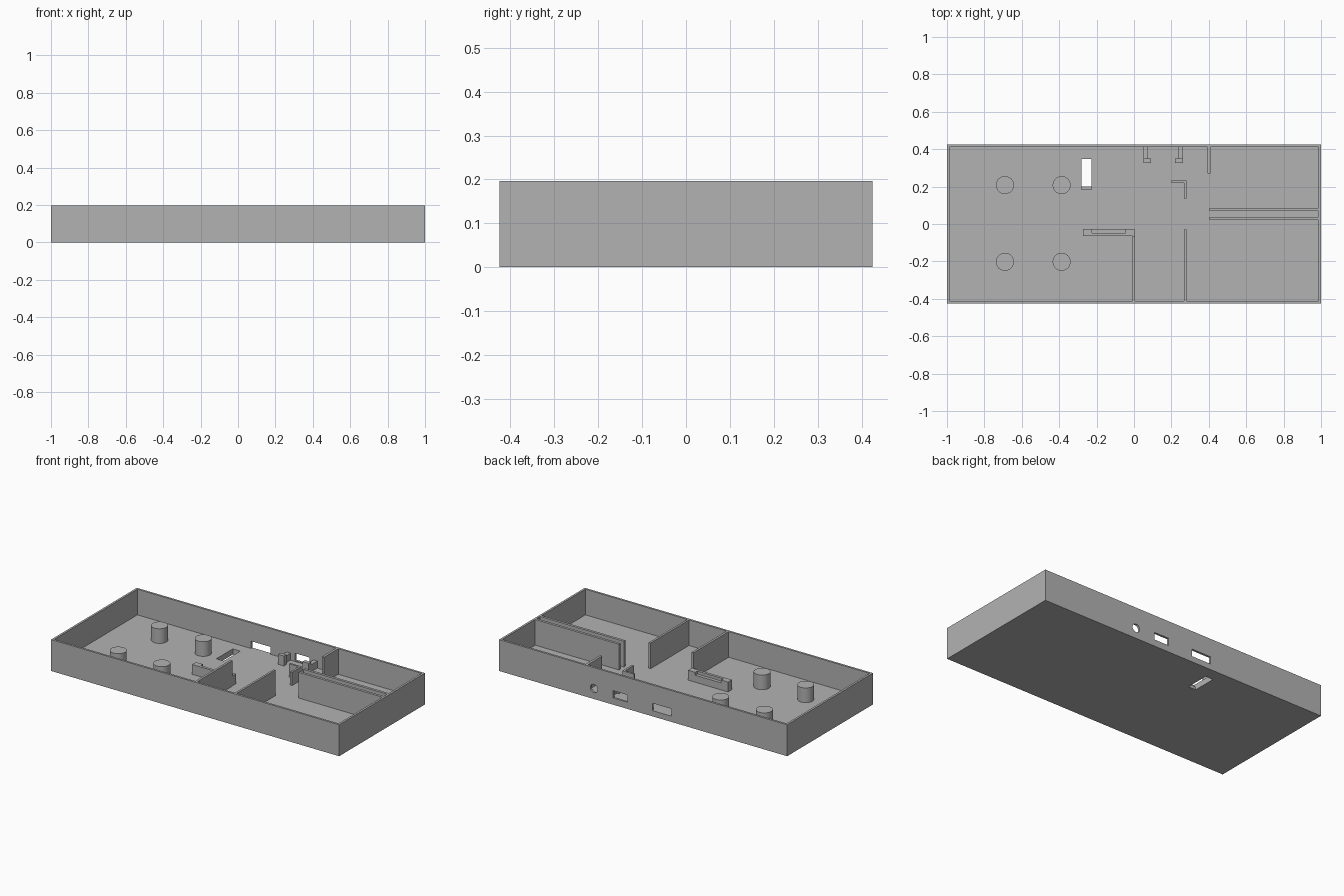
import bpy
import bmesh
from mathutils import Matrix, Vector

old = bpy.data.objects.get("Cube")
if old:
    bpy.data.objects.remove(old, do_unlink=True)

GREY = (0.45, 0.45, 0.45, 1.0)
mat = bpy.data.materials.new("plain grey")
mat.use_nodes = True
mat.diffuse_color = GREY
mat.node_tree.nodes["Principled BSDF"].inputs["Base Color"].default_value = GREY

TOP, FLOOR, WALL = 0.197, 0.036, 0.0135
HX, HY = 1.0, 0.425
IX, IY = HX - WALL, HY - WALL


def finish(name, bm):
    mesh = bpy.data.meshes.new(name)
    bm.to_mesh(mesh)
    bm.free()
    mesh.materials.append(mat)
    obj = bpy.data.objects.new(name, mesh)
    bpy.context.collection.objects.link(obj)
    return obj


def box(name, x, y, z):
    """Block between the given (low, high) limits on each axis."""
    lo, hi = Vector((x[0], y[0], z[0])), Vector((x[1], y[1], z[1]))
    bm = bmesh.new()
    bmesh.ops.create_cube(bm, size=1, matrix=Matrix.Translation((lo + hi) / 2)
                          @ Matrix.Diagonal((*(hi - lo), 1)))
    return finish(name, bm)


def cylinder(name, centre, radius, depth, rot=Matrix()):
    bm = bmesh.new()
    bmesh.ops.create_cone(bm, cap_ends=True, segments=48, radius1=radius, radius2=radius,
                          depth=depth, matrix=Matrix.Translation(centre) @ rot)
    return finish(name, bm)


def cut(target, cutter):
    mod = target.modifiers.new("cut", "BOOLEAN")
    mod.operation, mod.solver, mod.object = "DIFFERENCE", "EXACT", cutter
    cutter.hide_render = True
    bpy.context.view_layer.objects.active = target
    bpy.ops.object.modifier_apply(modifier=mod.name)
    bpy.data.objects.remove(cutter, do_unlink=True)


# Open tray with port openings in the back wall and a slot in the floor
tray = box("tray", (-HX, HX), (-HY, HY), (0, TOP))
cut(tray, box("cavity", (-IX, IX), (-IY, IY), (FLOOR, 1)))
through = (IY - 0.005, HY + 0.05)
cut(tray, box("small_port", (0.107, 0.209), through, (0.042, 0.088)))
cut(tray, box("wide_port", (-0.198, -0.064), through, (FLOOR, 0.082)))
cut(tray, cylinder("round_port", (0.341, HY, 0.066), 0.026, 0.1, Matrix.Rotation(1.5708, 4, "X")))
cut(tray, box("floor_slot", (-0.28, -0.228), (0.2, 0.348), (-0.1, 0.1)))
cut(tray, box("slot_step", (-0.28, -0.228), (0.185, 0.21), (FLOOR / 2, 0.1)))

# Full-height partitions
BASE = FLOOR - 0.01
full = (BASE, TOP)
box("front_partition_middle", (-0.008, 0.006), (-IY, -0.065), full)
box("front_partition_left", (0.267, 0.28), (-IY, -0.03), full)
box("back_partition", (0.393, 0.408), (0.27, IY), full)
for name, y in (("front", (0.021, 0.037)), ("back", (0.07, 0.086))):
    box("long_partition_" + name, (0.405, IX), y, full)

# Round posts
for sx, x in (("outer", -0.69), ("inner", -0.387)):
    for sy, y in (("front", -0.202), ("back", 0.208)):
        post = cylinder(f"post_{sx}_{sy}", (x, y, (BASE + 0.128) / 2), 0.048, 0.128 - BASE)
        bpy.ops.object.select_all(action="DESELECT")
        post.select_set(True)
        bpy.context.view_layer.objects.active = post
        bpy.ops.object.shade_smooth_by_angle()

# Board rest: low ledge, taller rail and two end stops
LEDGE, STOP = 0.08, 0.098
box("rest_ledge", (-0.273, 0.004), (-0.048, -0.027), (BASE, LEDGE))
box("rest_rail", (-0.273, 0.004), (-0.065, -0.048), (BASE, STOP))
box("rest_stop_right", (-0.273, -0.225), (-0.048, -0.027), (LEDGE - 0.01, STOP))
box("rest_stop_left", (-0.045, 0.004), (-0.048, -0.027), (LEDGE - 0.01, STOP))

# Hooked supports either side of the small port
for side, stem, hook in (("right", (0.05, 0.076), (0.05, 0.091)),
                         ("left", (0.235, 0.262), (0.22, 0.262))):
    box("support_stem_" + side, stem, (0.35, IY), (BASE, LEDGE))
    box("support_hook_" + side, hook, (0.326, 0.35), (BASE, STOP))

# Corner bracket
box("bracket_across", (0.2, 0.28), (0.22, 0.232), (BASE, 0.12))
box("bracket_along", (0.267, 0.28), (0.136, 0.22), (BASE, 0.12))
